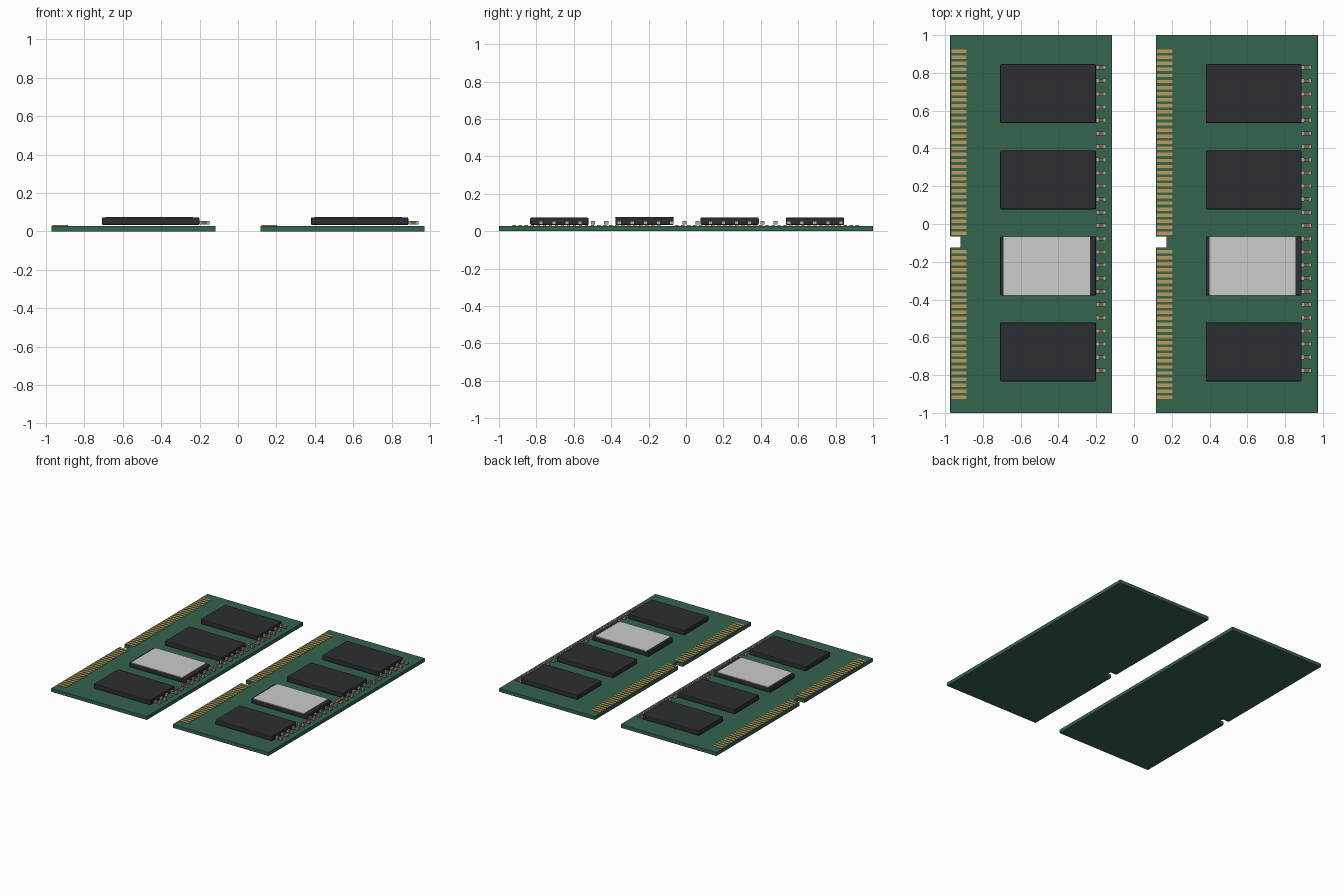
import bpy, bmesh
from mathutils import Matrix, Vector

if "Cube" in bpy.data.objects:
    bpy.data.objects.remove(bpy.data.objects["Cube"])


def material(name, color):
    m = bpy.data.materials.new(name)
    m.diffuse_color = (*color, 1)
    m.use_nodes = True
    m.node_tree.nodes["Principled BSDF"].inputs["Base Color"].default_value = m.diffuse_color
    return m


GREEN = material("board_green", (0.035, 0.125, 0.075))
BLACK = material("chip_black", (0.024, 0.027, 0.031))
GOLD = material("contact_gold", (0.52, 0.33, 0.10))
PAPER = material("label_paper", (0.60, 0.61, 0.57))
TIN = material("cap_tin", (0.42, 0.42, 0.40))
CERAMIC = material("cap_ceramic", (0.22, 0.13, 0.07))


def finish(bm, name, mat, bevel=0):
    me = bpy.data.meshes.new(name)
    bm.to_mesh(me)
    bm.free()
    ob = bpy.data.objects.new(name, me)
    bpy.context.collection.objects.link(ob)
    me.materials.append(mat)
    if bevel:
        mod = ob.modifiers.new("bevel", "BEVEL")
        mod.width, mod.segments = bevel, 2
    return ob


def boxes(name, mat, spans, bevel=0):
    """One object made of boxes, each span = (x0, x1, y0, y1, z0, z1)."""
    bm = bmesh.new()
    for x0, x1, y0, y1, z0, z1 in spans:
        centre = Vector((x0 + x1, y0 + y1, z0 + z1)) / 2
        size = Matrix.Diagonal((x1 - x0, y1 - y0, z1 - z0, 1))
        bmesh.ops.create_cube(bm, size=1, matrix=Matrix.Translation(centre) @ size)
    return finish(bm, name, mat, bevel)


def board(name, x):
    """Board outline with the key notch, extruded upward."""
    w, d = 0.857, 0.055
    outline = [(0, -1), (w, -1), (w, 1), (0, 1),
               (0, -0.066), (d, -0.066), (d, -0.125), (0, -0.125)]
    bm = bmesh.new()
    face = bm.faces.new([bm.verts.new((x + px, py, 0)) for px, py in outline])
    ext = bmesh.ops.extrude_face_region(bm, geom=[face])
    top = [v for v in ext["geom"] if isinstance(v, bmesh.types.BMVert)]
    bmesh.ops.translate(bm, verts=top, vec=(0, 0, 0.029))
    bmesh.ops.recalc_face_normals(bm, faces=bm.faces)
    finish(bm, name, GREEN, 0.002)


def module(side, x):
    board(side + "_board", x)

    # Gold edge contacts, skipping the notch
    pins = [0.915 - i * 0.03215 for i in range(58) if i not in (31, 32)]
    boxes(side + "_contacts", GOLD,
          [(x + 0.006, x + 0.087, y - 0.009, y + 0.009, 0.027, 0.032) for y in pins])

    # Memory chips
    for i, y in enumerate((0.69, 0.233, -0.222, -0.677)):
        boxes(f"{side}_chip_{i + 1}", BLACK,
              [(x + 0.264, x + 0.772, y - 0.156, y + 0.156, 0.033, 0.073)], 0.007)

    # Blank paper label on the third chip
    boxes(side + "_label", PAPER,
          [(x + 0.283, x + 0.739, -0.379, -0.065, 0.0715, 0.0755)])

    # Row of capacitors: ceramic bodies with tin end caps
    rows = [0.828 - i * 0.0697 for i in range(24)]
    a, b = x + 0.772, x + 0.824
    boxes(side + "_capacitor_bodies", CERAMIC,
          [(a + 0.010, b - 0.010, y - 0.010, y + 0.010, 0.037, 0.053) for y in rows])
    boxes(side + "_capacitor_ends", TIN,
          [(e, e + 0.012, y - 0.011, y + 0.011, 0.036, 0.054)
           for y in rows for e in (a, b - 0.012)])


module("left", -0.973)
module("right", 0.116)
